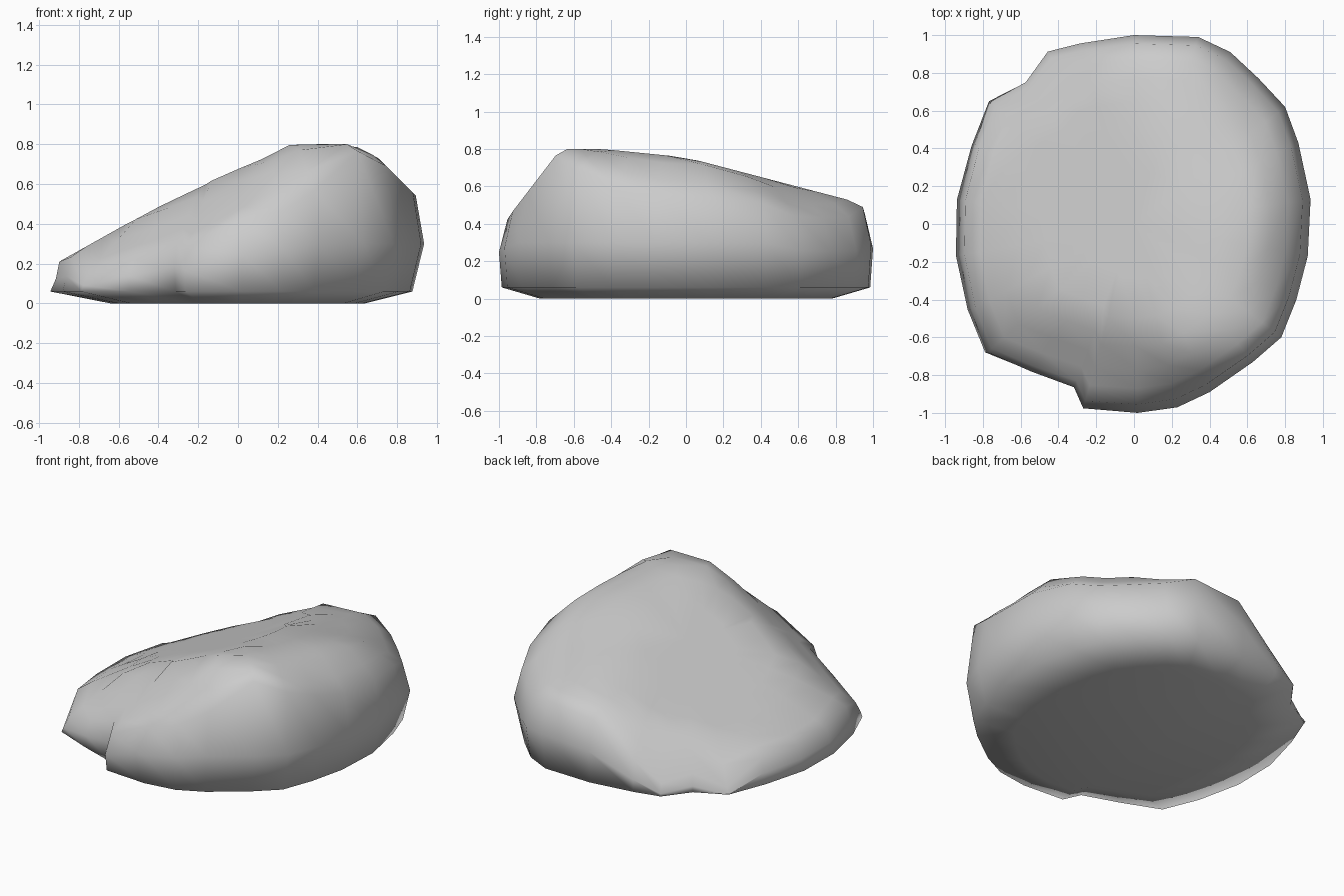
import bpy, bmesh

if "Cube" in bpy.data.objects:
    bpy.data.objects.remove(bpy.data.objects["Cube"])

# plan outline of the boulder at its widest, clockwise from the left
OUTLINE = [(-.94, -.17), (-.935, .13), (-.86, .42), (-.77, .66), (-.58, .76), (-.46, .92),
           (-.29, .96), (0, 1), (.34, .99), (.51, .91), (.66, .77), (.80, .62), (.87, .43),
           (.935, .13), (.92, -.17), (.86, -.4), (.78, -.6), (.63, -.73), (.4, -.89),
           (.23, -.97), (.02, -1), (-.27, -.98), (-.32, -.87), (-.55, -.79),
           (-.79, -.69), (-.88, -.46)]


def top_height(x, y):
    """Lowest of the sloping planes that carve the upper surface."""
    return min(.615 + .43 * x - .12 * y,                # main slope to the left
               .22 + .56 * (x + .88),                   # left rim
               .30 - .9 * (y - x - 1.13),               # back left rim
               .25 + .6 * (x + y + 1.25),               # front left rim
               .80, .755 - .10 * y, .755 - .262 * y,    # crown and back slope
               .80 - .5 * (x - .57),                    # right shoulder
               .735 - 1.0 * (x - .70),
               .80 + 1.3 * (y + .67),                   # front face
               .56 + .5 * (x + .15) + .75 * (y + .66),  # front left face
               .46 - .6 * (x + y - 1.32))               # back right corner


bm = bmesh.new()
rings = []


def add_ring(place):
    rings.append([bm.verts.new(place(x, y)) for x, y in OUTLINE])


def on_top(scale):
    return lambda x, y: (x * scale, y * scale, top_height(x * scale, y * scale))


def waist(x, y):
    s = min(1, .985 + .015 * x + .015 * abs(y))
    return (x * s, y * s, min(.3, .58 * top_height(x * .95, y * .95)))


# underside, foot, waist, then the rings across the top
add_ring(lambda x, y: (x * .68, y * .78, 0))
add_ring(lambda x, y: (x * (.97 - .035 * x), y * .985, .06))
add_ring(waist)
for scale in (.955, .87, .77, .65, .5, .28):
    add_ring(on_top(scale))

n = len(OUTLINE)
for low, high in zip(rings, rings[1:]):
    for i in range(n):
        j = (i + 1) % n
        bm.faces.new((low[i], low[j], high[j], high[i]))
bm.faces.new(rings[0])
peak = bm.verts.new((0, 0, top_height(0, 0)))
for i in range(n):
    bm.faces.new((rings[-1][i], rings[-1][(i + 1) % n], peak))
bmesh.ops.recalc_face_normals(bm, faces=bm.faces)
for f in bm.faces:
    f.smooth = True

mesh = bpy.data.meshes.new("boulder")
bm.to_mesh(mesh)
bm.free()
boulder = bpy.data.objects.new("boulder", mesh)
bpy.context.collection.objects.link(boulder)
